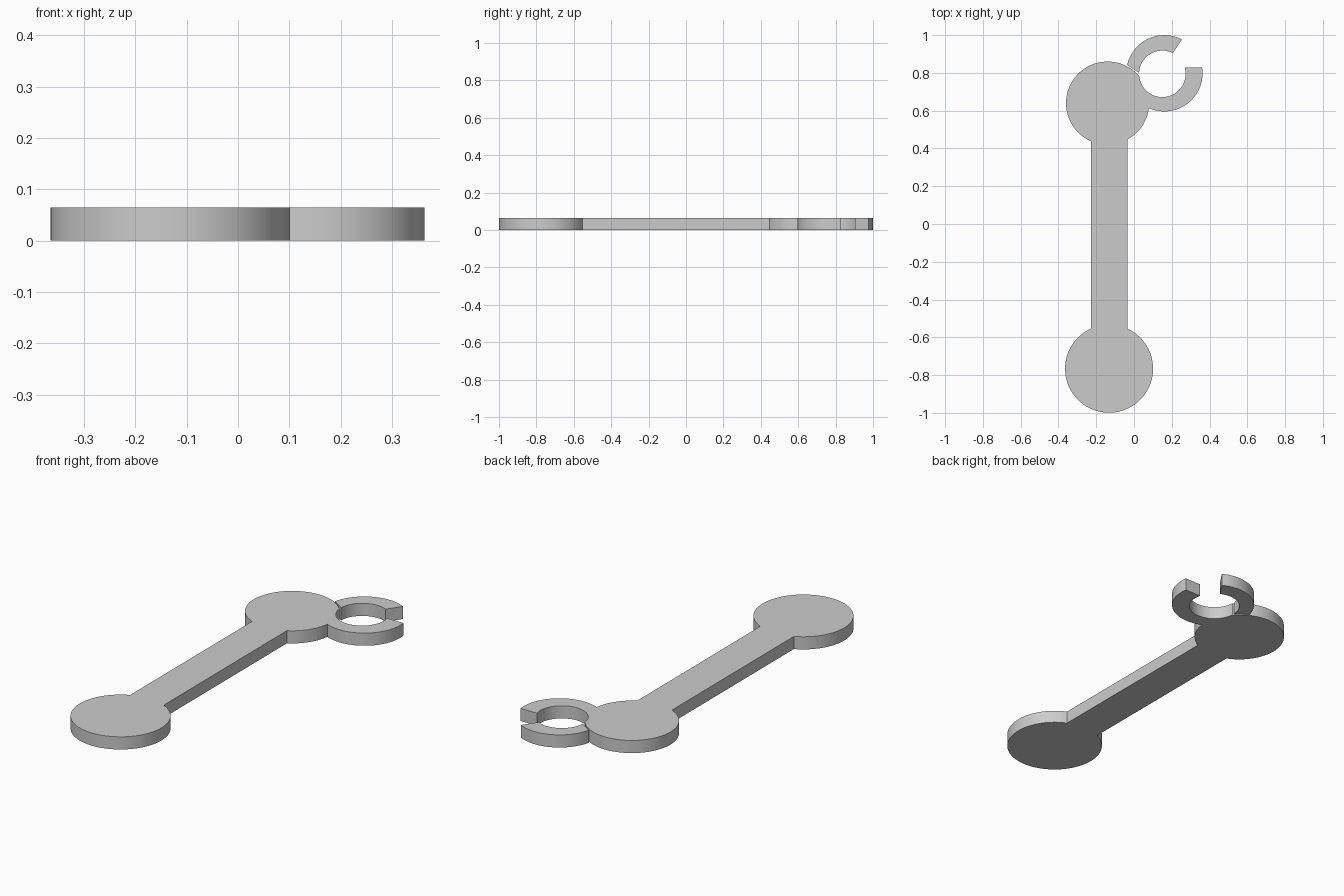
import bpy, bmesh
from math import cos, sin, atan2, degrees, radians, ceil

if "Cube" in bpy.data.objects:
    bpy.data.objects.remove(bpy.data.objects["Cube"])

HEIGHT = 0.065
# Circles as (centre x, centre y, radius)
LOW_DISC = (-0.132, -0.766, 0.233)
TOP_DISC = (-0.14, 0.64, 0.22)
RING_OUT = (0.161, 0.798, 0.202)
RING_IN = (0.15, 0.795, 0.123)


def arc(circle, start, end, step=4):
    """Points along a circle from start to end, in degrees."""
    cx, cy, r = circle
    n = max(2, ceil(abs(end - start) / step))
    angles = [radians(start + (end - start) * i / n) for i in range(n + 1)]
    return [(cx + r * cos(a), cy + r * sin(a)) for a in angles]


def angle_to(circle, x, y):
    return degrees(atan2(y - circle[1], x - circle[0]))


def plate(name, outline):
    """Extrude a closed outline up from the ground."""
    bm = bmesh.new()
    face = bm.faces.new([bm.verts.new((x, y, 0)) for x, y in outline])
    top = bmesh.ops.extrude_face_region(bm, geom=[face], use_keep_orig=True)
    verts = [g for g in top["geom"] if isinstance(g, bmesh.types.BMVert)]
    bmesh.ops.translate(bm, verts=verts, vec=(0, 0, HEIGHT))
    bmesh.ops.recalc_face_normals(bm, faces=bm.faces)
    mesh = bpy.data.meshes.new(name)
    bm.to_mesh(mesh)
    bm.free()
    obj = bpy.data.objects.new(name, mesh)
    bpy.context.collection.objects.link(obj)
    bpy.ops.object.select_all(action="DESELECT")
    obj.select_set(True)
    bpy.context.view_layer.objects.active = obj
    bpy.ops.object.shade_smooth_by_angle(angle=radians(30))
    return obj


# Handle: lower disc, bar, upper disc and the lower hook arm in one outline
LEFT, RIGHT = -0.227, -0.034
outline = arc(LOW_DISC, angle_to(LOW_DISC, LEFT, -0.552) % 360,
              angle_to(LOW_DISC, RIGHT, -0.554) + 360)
outline += arc(TOP_DISC, angle_to(TOP_DISC, RIGHT, 0.445),
               angle_to(TOP_DISC, 0.078, 0.614))
outline += arc(RING_OUT, angle_to(RING_OUT, 0.08, 0.613),
               angle_to(RING_OUT, 0.363, 0.828))
outline += arc(RING_IN, 15.5, -176)
outline += arc(TOP_DISC, 41.5, angle_to(TOP_DISC, LEFT, 0.438) % 360)
plate("handle_with_lower_hook_arm", outline)

# Upper hook arm, ending just short of the disc
upper = arc(RING_OUT, angle_to(RING_OUT, 0.254, 0.976),
            angle_to(RING_OUT, -0.037, 0.842))
upper += arc(RING_IN, angle_to(RING_IN, 0.027, 0.80),
             angle_to(RING_IN, 0.205, 0.903))
plate("upper_hook_arm", upper)
